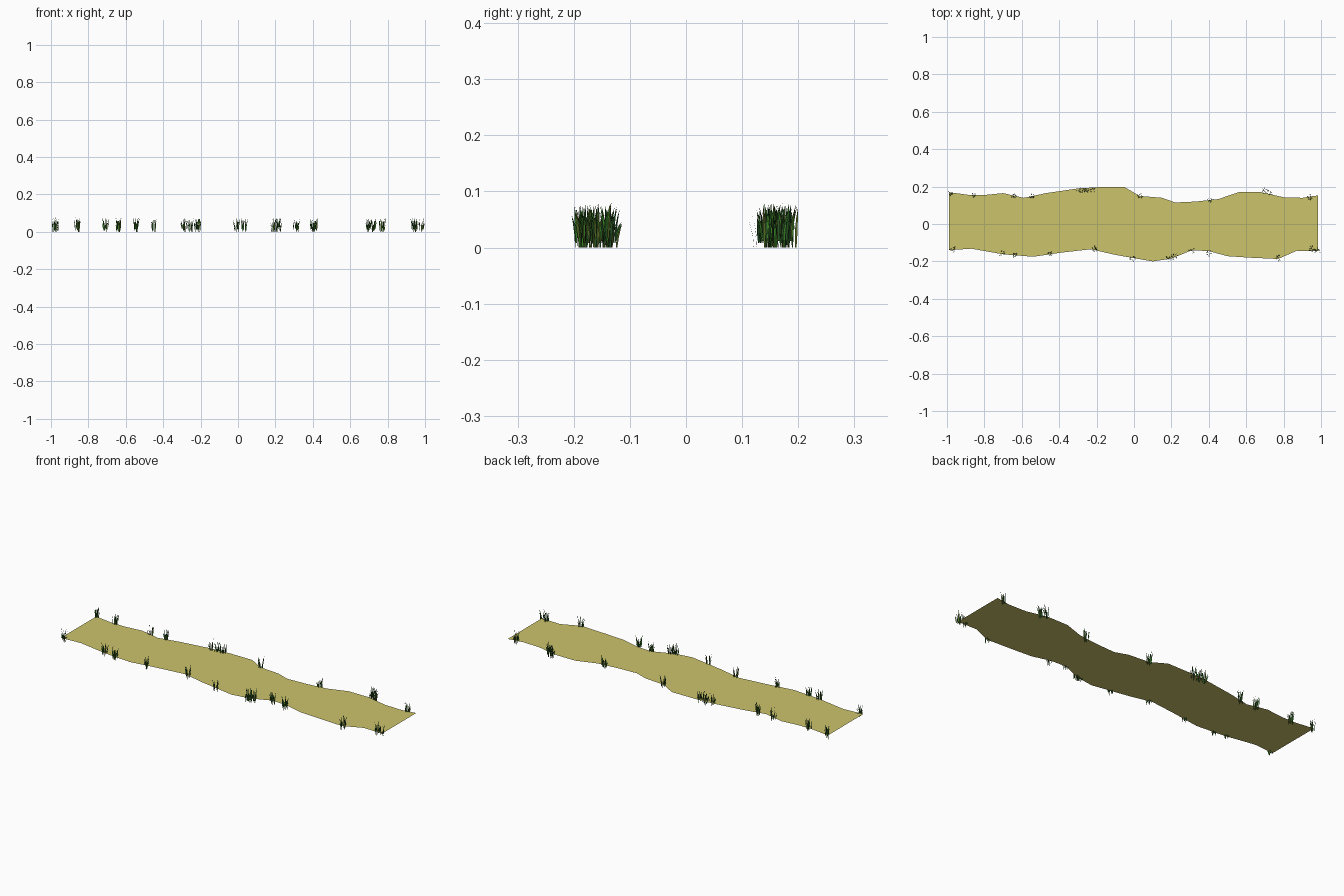
import bpy, math, random

if "Cube" in bpy.data.objects:
    bpy.data.objects.remove(bpy.data.objects["Cube"])

random.seed(7)
PATH_Z = 0.02


def material(name, color):
    m = bpy.data.materials.new(name)
    m.diffuse_color = (*color, 1)
    m.use_nodes = True
    m.node_tree.nodes["Principled BSDF"].inputs["Base Color"].default_value = m.diffuse_color
    return m


sand = material("sand", (0.60, 0.55, 0.15))
greens = [material("grass_dark", (0.02, 0.09, 0.02)),
          material("grass_mid", (0.04, 0.20, 0.02)),
          material("grass_olive", (0.09, 0.14, 0.02))]


def make_object(name, verts, faces, mats):
    mesh = bpy.data.meshes.new(name)
    mesh.from_pydata(verts, [], faces)
    for m in mats:
        mesh.materials.append(m)
    obj = bpy.data.objects.new(name, mesh)
    bpy.context.collection.objects.link(obj)
    return obj


# Wavy path edges
back_edge = [(-.988, .17), (-.88, .155), (-.8, .155), (-.7, .165), (-.59, .14),
             (-.47, .165), (-.3, .19), (-.19, .197), (-.05, .197), (.03, .15),
             (.15, .14), (.22, .115), (.33, .12), (.45, .133), (.56, .17),
             (.68, .17), (.8, .143), (.9, .14), (.985, .153)]
front_edge = [(-.988, -.14), (-.87, -.132), (-.7, -.162), (-.54, -.175),
              (-.38, -.152), (-.23, -.135), (-.1, -.165), (.1, -.2),
              (.2, -.185), (.31, -.14), (.4, -.145), (.5, -.172), (.62, -.18),
              (.77, -.187), (.87, -.143), (.985, -.145)]


def edge_y(edge, x):
    for (x0, y0), (x1, y1) in zip(edge, edge[1:]):
        if x <= x1:
            return y0 + (y1 - y0) * (x - x0) / (x1 - x0)
    return edge[-1][1]


# Flat path: strip of quads between both edges
xs = sorted({p[0] for p in back_edge + front_edge})
verts, faces = [], []
for x in xs:
    verts += [(x, edge_y(front_edge, x), PATH_Z), (x, edge_y(back_edge, x), PATH_Z)]
for i in range(len(xs) - 1):
    a = 2 * i
    faces.append((a, a + 2, a + 3, a + 1))
make_object("sand_path", verts, faces, [sand])


# Grass tuft: narrow tapering blades that lean outwards
def tuft(name, cx, cy, blades=14):
    verts, faces = [], []
    for b in range(blades):
        ang = b * 2.4 + random.uniform(-.4, .4)
        dx, dy = math.cos(ang), math.sin(ang)
        r0 = random.uniform(.002, .014)
        lean = random.uniform(.003, .011)
        z0 = random.choice([0, .008, .012, .016])
        top = random.uniform(.042, .08)
        turn = random.uniform(0, math.pi)
        wx, wy = math.cos(turn), math.sin(turn)
        n = len(verts)
        for t, w in ((0, .0012), (.4, .0024), (.75, .0015), (1, 0)):
            r = r0 + lean * t * t
            z = z0 + (top - z0) * t
            for s in ((-1, 1) if w else (0,)):
                x = cx + dx * r + s * w * wx
                y = cy + dy * r + s * w * wy
                verts.append((max(-1, min(1, x)), max(-.205, min(.205, y)), z))
        faces += [(n, n + 1, n + 3, n + 2), (n + 2, n + 3, n + 5, n + 4),
                  (n + 4, n + 5, n + 6)]
    obj = make_object(name, verts, faces, greens)
    for p in obj.data.polygons:
        p.material_index = (p.index // 3) % 3


# Tufts along both sides of the path
back_tufts = [(-.98, .163), (-.857, .152), (-.64, .153), (-.545, .147),
              (-.29, .18), (-.255, .183), (-.22, .185), (.03, .15),
              (.41, .13), (.695, .178), (.725, .168), (.94, .142)]
front_tufts = [(-.97, -.137), (-.71, -.155), (-.64, -.165), (-.45, -.158),
               (-.21, -.137), (-.008, -.185), (.19, -.185), (.215, -.178),
               (.31, -.143), (.40, -.158), (.77, -.182), (.95, -.135),
               (.98, -.142)]
for side, spots in (("back", back_tufts), ("front", front_tufts)):
    for i, (x, y) in enumerate(spots):
        tuft(f"{side}_grass_tuft_{i + 1}", x, y)
